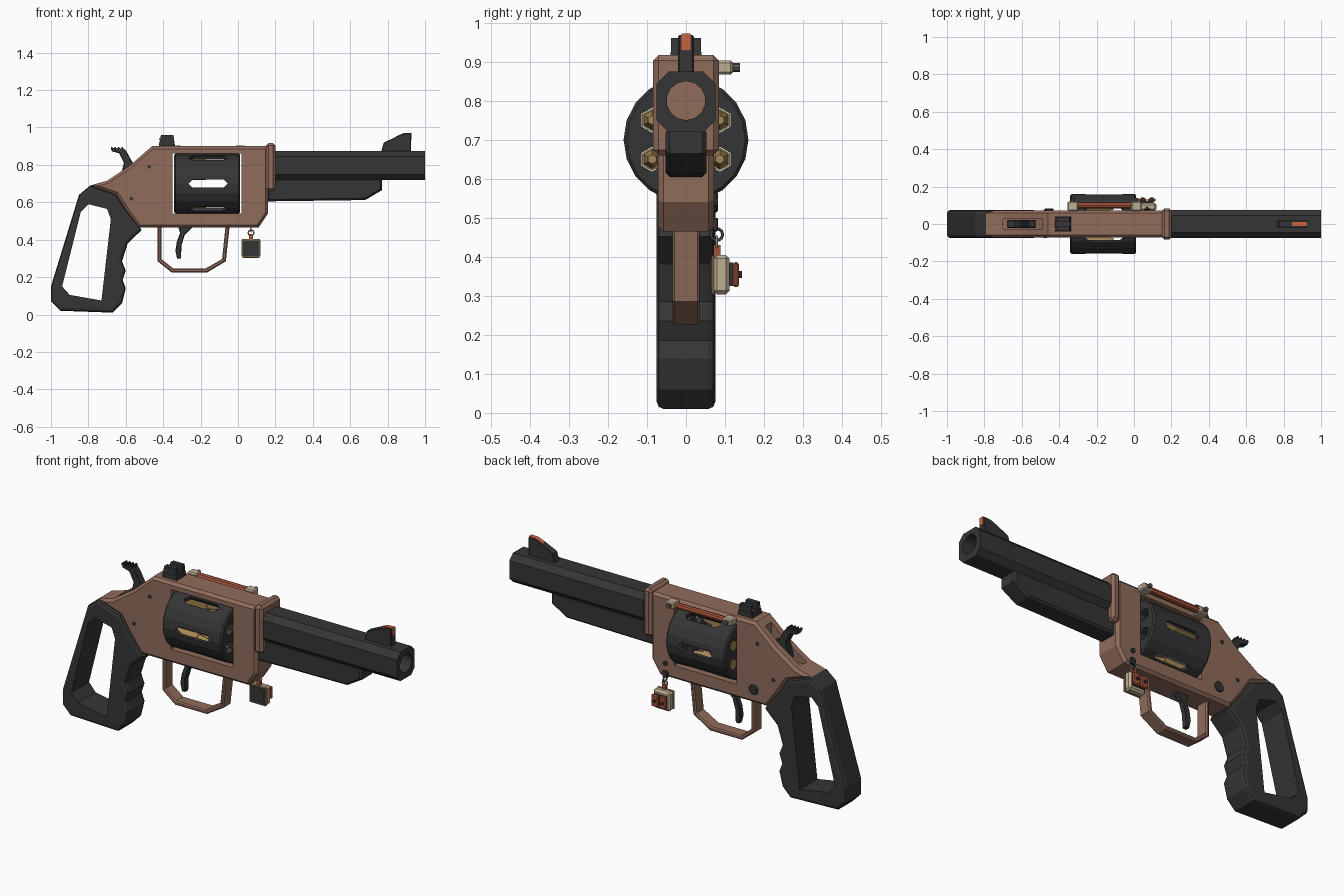
import bpy, bmesh, math
from mathutils import Matrix, Vector

if "Cube" in bpy.data.objects:
    bpy.data.objects.remove(bpy.data.objects["Cube"], do_unlink=True)


def material(name, r, g, b):
    m = bpy.data.materials.new(name)
    m.use_nodes = True
    m.diffuse_color = (r, g, b, 1)
    for n in m.node_tree.nodes:
        if n.type == 'BSDF_PRINCIPLED':
            n.inputs["Base Color"].default_value = (r, g, b, 1)
            n.inputs["Roughness"].default_value = 0.7
    return m


DARK = material("dark gunmetal", .036, .036, .037)
BROWN = material("brown metal", .28, .15, .105)
BRASS = material("brass", .37, .24, .09)
ORANGE = material("rust orange", .36, .085, .042)
BRIGHT = material("sight orange", .6, .13, .05)
TAN = material("pale tan", .52, .43, .30)
STEEL = material("grey steel", .10, .10, .095)


def finish(name, bm, mat, smooth=False):
    bmesh.ops.recalc_face_normals(bm, faces=bm.faces)
    me = bpy.data.meshes.new(name)
    bm.to_mesh(me)
    bm.free()
    ob = bpy.data.objects.new(name, me)
    bpy.context.collection.objects.link(ob)
    if mat:
        me.materials.append(mat)
    if smooth:
        bpy.ops.object.select_all(action='DESELECT')
        ob.select_set(True)
        bpy.context.view_layer.objects.active = ob
        bpy.ops.object.shade_smooth_by_angle(angle=math.radians(32))
    return ob


def prism(name, pts, y0, y1, mat=None, bevel=0, segments=1, smooth=False):
    """Side outline (x, z) extruded from y0 to y1, with its rims bevelled."""
    bm = bmesh.new()
    face = bm.faces.new([bm.verts.new((x, y0, z)) for x, z in pts])
    ext = bmesh.ops.extrude_face_region(bm, geom=[face])["geom"]
    for v in ext:
        if isinstance(v, bmesh.types.BMVert):
            v.co.y = y1
    bmesh.ops.recalc_face_normals(bm, faces=bm.faces)
    if bevel:
        rims = [e for e in bm.edges if abs(e.verts[0].co.y - e.verts[1].co.y) < 1e-6]
        bmesh.ops.bevel(bm, geom=rims, offset=bevel, segments=segments,
                        profile=.5, affect='EDGES')
    return finish(name, bm, mat, smooth)


def box(name, x0, x1, y0, y1, z0, z1, mat=None, bevel=0):
    bm = bmesh.new()
    bmesh.ops.create_cube(bm, size=1)
    for v in bm.verts:
        v.co = ((x0 + x1) / 2 + v.co.x * (x1 - x0), (y0 + y1) / 2 + v.co.y * (y1 - y0),
                (z0 + z1) / 2 + v.co.z * (z1 - z0))
    if bevel:
        bmesh.ops.bevel(bm, geom=bm.edges[:], offset=bevel, segments=1, affect='EDGES')
    return finish(name, bm, mat)


def rod(name, start, end, r, sides, mat=None, r2=None, bevel=0, smooth=False):
    """Cylinder or cone between two points."""
    a, b = Vector(start), Vector(end)
    bm = bmesh.new()
    bmesh.ops.create_cone(bm, cap_ends=True, segments=sides, radius1=r,
                          radius2=r if r2 is None else r2, depth=(b - a).length)
    if bevel:
        rims = [e for e in bm.edges if abs(e.verts[0].co.z - e.verts[1].co.z) < 1e-6]
        bmesh.ops.bevel(bm, geom=rims, offset=bevel, segments=1, affect='EDGES')
    turn = (b - a).to_track_quat('Z', 'Y').to_matrix().to_4x4()
    bmesh.ops.transform(bm, verts=bm.verts, matrix=Matrix.Translation((a + b) / 2) @ turn)
    return finish(name, bm, mat, smooth)


def cut(ob, *cutters):
    for c in cutters:
        mod = ob.modifiers.new("cut", 'BOOLEAN')
        mod.operation, mod.solver, mod.object = 'DIFFERENCE', 'EXACT', c
        bpy.context.view_layer.update()
        bpy.context.view_layer.objects.active = ob
        bpy.ops.object.modifier_apply(modifier=mod.name)
        bpy.data.objects.remove(c, do_unlink=True)


# Frame with cylinder window and hammer slot
frame = prism("frame", [(-.79, .69), (-.70, .715), (-.58, .795), (-.46, .9), (.16, .9), (.16, .54),
                        (.11, .465), (-.53, .465), (-.60, .56), (-.65, .64)],
              -.072, .072, BROWN, bevel=.014)
cut(frame, box("window_cutter", -.35, .02, -.3, .3, .54, .862),
    prism("slot_cutter", [(-.70, .80), (-.70, .70), (-.60, .70), (-.49, .80), (-.49, .95)], -.026, .026))
box("frame_collar", .15, .2, -.084, .084, .66, .917, BROWN, bevel=.014)

# Barrel: chamfered block with an open bore
bm = bmesh.new()
bmesh.ops.create_cube(bm, size=1)
for v in bm.verts:
    v.co = (.6 + v.co.x * .8, v.co.y * .15, .797 + v.co.z * .155)
long_edges = [e for e in bm.edges if abs(e.verts[0].co.x - e.verts[1].co.x) > .1]
bmesh.ops.bevel(bm, geom=long_edges, offset=.03, segments=1, affect='EDGES')
barrel = finish("barrel", bm, DARK)
cut(barrel, rod("bore_cutter", (.19, 0, .8), (1.1, 0, .8), .05, 14))
prism("barrel_underlug", [(.155, .605), (.68, .612), (.77, .665), (.77, .73), (.155, .73)],
      -.052, .052, DARK, bevel=.01)

# Sights
prism("front_sight", [(.765, .87), (.78, .92), (.85, .952), (.885, .966), (.925, .968), (.925, .87)],
      -.02, .02, DARK, bevel=.003)
prism("front_sight_insert", [(.845, .946), (.845, .953), (.885, .970), (.928, .972), (.928, .93), (.92, .93)],
      -.012, .012, BRIGHT)
prism("rear_sight_base", [(-.425, .89), (-.42, .925), (-.34, .925), (-.335, .89)], -.04, .04, DARK)
for side, s in (("left", 1), ("right", -1)):
    y0, y1 = sorted((s * .013, s * .038))
    prism(side + "_rear_sight_post", [(-.42, .92), (-.412, .96), (-.345, .96), (-.34, .92)], y0, y1, DARK)
    box(side + "_rear_sight_dot", -.422, -.414, s * .026 - .005, s * .026 + .005, .932, .942, BRIGHT)

# Grip: rounded open loop with finger grooves
grip = prism("grip", [(-.79, .69), (-.85, .64), (-1, .15), (-1, .07), (-.95, .02), (-.67, .01),
                      (-.62, .06), (-.60, .14), (-.617, .185), (-.60, .235), (-.62, .285),
                      (-.59, .38), (-.515, .452), (-.53, .475), (-.60, .56), (-.65, .64)],
             -.075, .075, DARK, bevel=.018, segments=2)
cut(grip, prism("grip_hole_cutter", [(-.84, .55), (-.80, .59), (-.70, .565), (-.68, .51),
                                     (-.73, .075), (-.90, .105), (-.94, .15)], -.3, .3))

# Trigger, guard and hammer
prism("trigger_guard", [(-.43, .47), (-.43, .285), (-.355, .225), (-.165, .225), (-.065, .285),
                        (-.045, .47), (-.067, .47), (-.085, .297), (-.172, .247), (-.347, .247),
                        (-.41, .297), (-.41, .47)], -.035, .035, BROWN, bevel=.006)
prism("trigger", [(-.24, .47), (-.285, .425), (-.302, .37), (-.305, .30), (-.325, .298), (-.335, .34),
                  (-.327, .39), (-.31, .435), (-.32, .47)], -.016, .016, DARK, bevel=.004)
prism("hammer", [(-.52, .72), (-.53, .80), (-.565, .815), (-.595, .87), (-.61, .888), (-.68, .890),
                 (-.675, .873), (-.635, .862), (-.61, .81), (-.63, .73)], -.021, .021, DARK, bevel=.004)
for i in range(4):
    x = -.675 + i * .019
    box("hammer_ridge", x - .004, x + .004, -.02, .02, .884, .897, DARK)

# Hollow cylinder with pointed slots and six chambers
AXIS = .70
drum = rod("cylinder", (-.342, 0, AXIS), (.012, 0, AXIS), .16, 20, DARK, bevel=.008)
cut(drum, rod("cavity_cutter", (-.31, 0, AXIS), (-.02, 0, AXIS), .138, 20))
for i in range(3):
    slot = prism("slot_cutter", [(-.265, 0), (-.243, .022), (-.077, .022), (-.055, 0),
                                 (-.077, -.022), (-.243, -.022)], -.3, .3)
    slot.data.transform(Matrix.Translation((0, 0, AXIS)) @ Matrix.Rotation(math.radians(60 * i), 4, 'X'))
    cut(drum, slot)
for i in range(6):
    a = math.radians(30 + 60 * i)
    y, z = .1 * math.cos(a), AXIS + .1 * math.sin(a)
    cut(drum, rod("chamber_cutter", (-.4, y, z), (.1, y, z), .032, 6))
    rod("cartridge_case", (-.343, y, z), (-.17, y, z), .03, 6, BRASS)
    rod("cartridge_tip", (-.17, y, z), (-.11, y, z), .025, 6, BRASS, r2=.012)

# Side pins and screws
for s in (1, -1):
    for x, z in ((-.475, .79), (-.57, .62)):
        rod("frame_pin", (x, s * .06, z), (x, s * .076, z), .01, 8, DARK)
rod("frame_screw", (-.455, .06, .54), (-.455, .082, .54), .027, 10, DARK, bevel=.005)

# Side tube held by two end caps
rod("side_tube", (-.31, .1, .885), (.0, .1, .885), .016, 8, ORANGE)
for x0, x1 in ((-.355, -.30), (-.015, .04)):
    box("tube_cap", x0, x1, .07, .12, .867, .903, TAN, bevel=.006)
    xm = (x0 + x1) / 2
    rod("tube_cap_pin", (xm, .115, .885), (xm, .138, .885), .011, 8, STEEL)

# Hanging charm: block with dark panel, two knobs and a chain
box("charm_block", .02, .12, .07, .112, .303, .405, TAN, bevel=.01)
box("charm_rim", .022, .118, .066, .072, .305, .403, BRASS)
box("charm_panel", .028, .112, .062, .068, .311, .397, DARK)
box("charm_back_plate", .035, .105, .11, .122, .325, .385, DARK)
for x in (.046, .094):
    box("charm_knob", x - .021, x + .021, .12, .136, .322, .386, ORANGE, bevel=.005)
    rod("charm_knob_centre", (x, .13, .354), (x, .143, .354), .009, 8, DARK)
box("charm_loop", .06, .08, .07, .088, .40, .43, ORANGE)


def ring(name, centre, mat, axis):
    bpy.ops.mesh.primitive_torus_add(major_radius=.015, minor_radius=.004, major_segments=10,
                                     minor_segments=6, location=centre,
                                     rotation=(math.pi / 2, 0, axis))
    ob = bpy.context.object
    ob.name = name
    ob.data.materials.append(mat)


ring("chain_link_lower", (.07, .079, .437), TAN, 0)
ring("chain_link_upper", (.07, .079, .457), STEEL, math.pi / 2)
box("chain_mount", .055, .085, .068, .082, .465, .50, DARK, bevel=.003)
rod("chain_screw", (.07, .065, .54), (.07, .082, .54), .012, 8, DARK)
